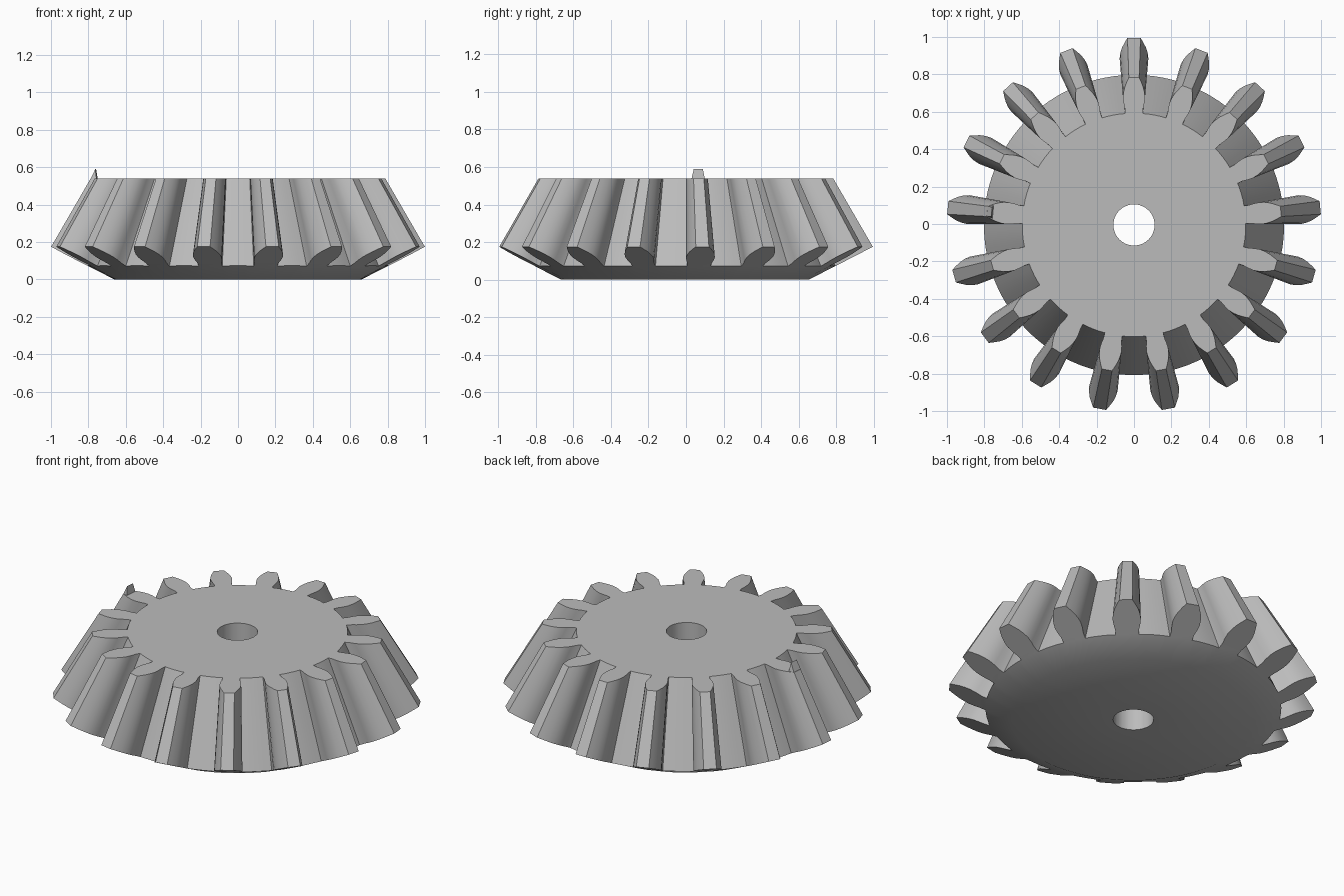
import bpy, bmesh
from math import sin, cos, pi, atan2, hypot, radians
from mathutils import Vector

if "Cube" in bpy.data.objects:
    bpy.data.objects.remove(bpy.data.objects["Cube"])

TEETH, TOP, APEX = 17, 0.54, 1.9
HUB, HOLE, OFFSET_Y = 0.66, 0.11, -0.005
PITCH = 2 * pi / TEETH
# Half tooth outline on the wide end: radius, half width
FLANK = [(0.8, 0.064), (0.83, 0.065), (0.86, 0.073), (0.89, 0.077),
         (0.92, 0.073), (0.95, 0.063), (0.98, 0.047), (1.0, 0.035)]

steel = bpy.data.materials.new("steel grey")
steel.use_nodes = True
steel.diffuse_color = (0.5, 0.5, 0.5, 1)
steel.node_tree.nodes["Principled BSDF"].inputs["Base Color"].default_value = (0.5, 0.5, 0.5, 1)


def place(u, w, z, angle):
    """Turn radial u and tangential w into a point at the given angle."""
    c, s = cos(angle), sin(angle)
    return Vector((u * c - w * s, u * s + w * c + OFFSET_Y, z))


def wide(u, w, angle):
    return place(u, w, (u - HUB) * 0.515, angle)


def narrow(u, w, angle):
    """Same point carried along the cone towards its apex, up to the top."""
    k = (APEX - TOP) / (APEX - (u - HUB) * 0.515)
    return place(u * k, w * k, TOP, angle)


def add_face(bm, points):
    bm.faces.new([bm.verts.new(p) for p in points])


def finish(bm, name):
    bmesh.ops.remove_doubles(bm, verts=bm.verts, dist=0.0001)
    bmesh.ops.recalc_face_normals(bm, faces=bm.faces)
    mesh = bpy.data.meshes.new(name)
    bm.to_mesh(mesh)
    bm.free()
    mesh.materials.append(steel)
    obj = bpy.data.objects.new(name, mesh)
    bpy.context.collection.objects.link(obj)
    bpy.ops.object.select_all(action='DESELECT')
    obj.select_set(True)
    bpy.context.view_layer.objects.active = obj
    bpy.ops.object.shade_smooth_by_angle(angle=radians(30))


bm = bmesh.new()
outline = FLANK + [(u, -w) for u, w in reversed(FLANK)]
root_u, root_w = FLANK[0]
root_angle = atan2(root_w, root_u)
gap = PITCH - 2 * root_angle

for i in range(TEETH):
    mid = pi / 2 + i * PITCH

    # Tooth: two end caps and the flanks between them
    for end in (wide, narrow):
        add_face(bm, [end(u, w, mid) for u, w in outline])
    for a, b in zip(outline, outline[1:]):
        add_face(bm, [wide(*a, mid), wide(*b, mid), narrow(*b, mid), narrow(*a, mid)])

    # Body wedge: bore, underside, back cone, root floor and top
    columns = []
    for step in (-1, 0, 1, 2, 3, 4):
        turn = -root_angle if step < 0 else root_angle + gap * step / 4
        on_tooth = {-1: (mid, -root_w), 0: (mid, root_w), 4: (mid + PITCH, -root_w)}
        base, w = on_tooth.get(step, (mid + turn, 0))
        u = root_u if w else hypot(root_u, root_w)
        angle = mid + turn
        columns.append([place(HOLE, 0, TOP, angle), place(HOLE, 0, 0, angle),
                        place(HUB, 0, 0, angle), wide(u, w, base),
                        narrow(u, w, base), place(HOLE, 0, TOP, angle)])
    for n, (left, right) in enumerate(zip(columns, columns[1:])):
        for k in range(5):
            if n == 0 and k == 3:
                continue  # covered by the tooth
            add_face(bm, [left[k], right[k], right[k + 1], left[k + 1]])
finish(bm, "bevel_gear")

# Small untrimmed sliver left standing on one tooth
bm = bmesh.new()
mid = pi / 2 + 4 * PITCH
sliver = [place(u, w, z, mid) for u, z, half in
          ((0.788, TOP, 0.028), (0.757, TOP, 0.035), (0.764, 0.59, 0.024))
          for w in (-half, half)]
bmesh.ops.convex_hull(bm, input=[bm.verts.new(p) for p in sliver])
finish(bm, "tooth_sliver")
